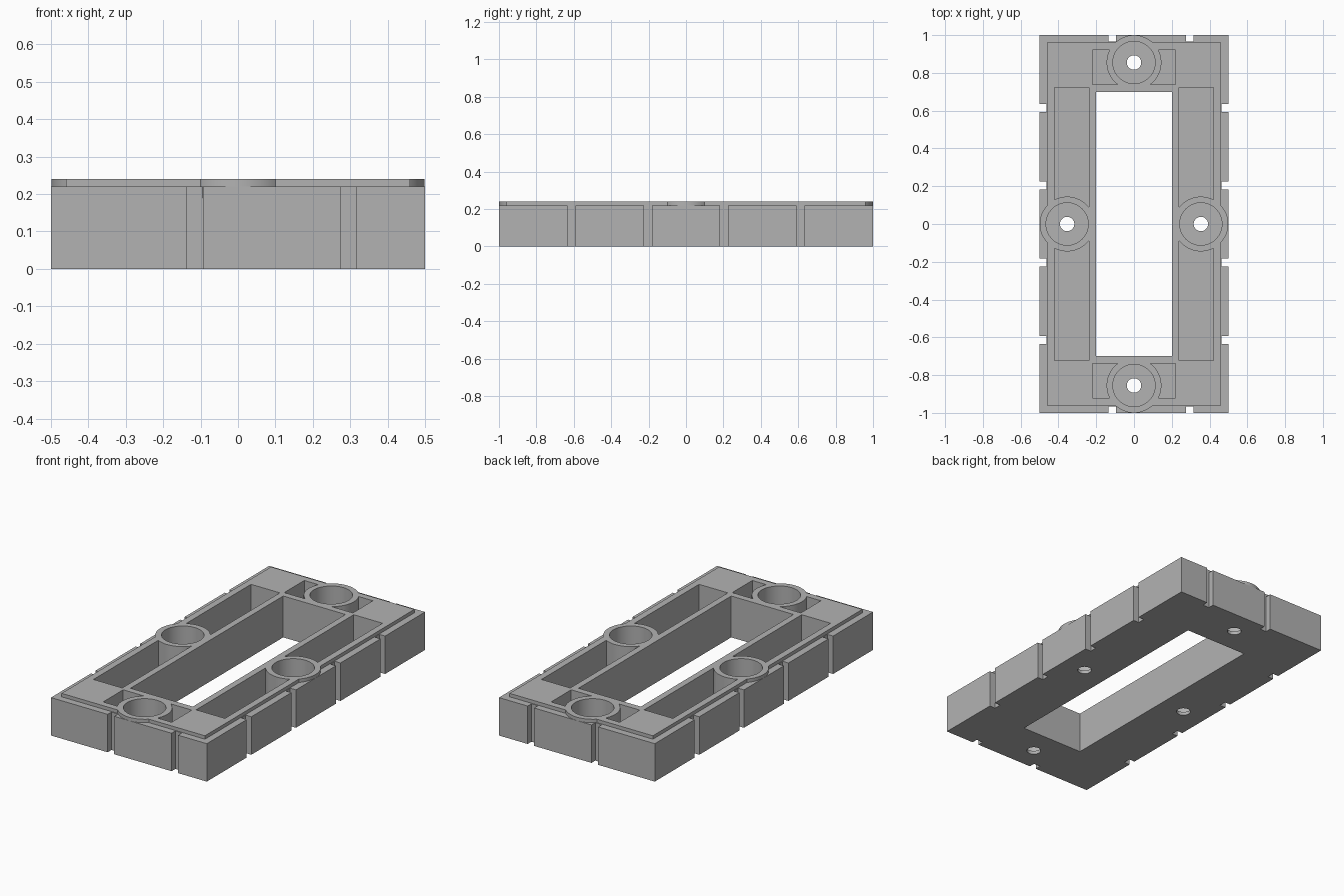
import bpy
import bmesh
import math
from mathutils import Matrix, Vector

cube = bpy.data.objects.get("Cube")
if cube:
    bpy.data.objects.remove(cube, do_unlink=True)

TOP, SHOULDER, FLOOR = 0.24, 0.22, 0.02
RIM_X, RIM_Y = 0.46, 0.96
BOSSES = [(0.354, 0), (-0.354, 0), (0, 0.855), (0, -0.855)]

grey = bpy.data.materials.new("plain grey")
grey.use_nodes = True
colour = (0.45, 0.45, 0.45, 1)
grey.diffuse_color = colour
grey.node_tree.nodes["Principled BSDF"].inputs["Base Color"].default_value = colour


def make(name, bm):
    mesh = bpy.data.meshes.new(name)
    bm.to_mesh(mesh)
    bm.free()
    mesh.materials.append(grey)
    obj = bpy.data.objects.new(name, mesh)
    bpy.context.collection.objects.link(obj)
    return obj


def boxes(name, spans):
    """One object from (x0, x1, y0, y1, z0, z1) spans."""
    bm = bmesh.new()
    for x0, x1, y0, y1, z0, z1 in spans:
        centre = Vector((x0 + x1, y0 + y1, z0 + z1)) / 2
        size = Matrix.Diagonal((x1 - x0, y1 - y0, z1 - z0, 1))
        bmesh.ops.create_cube(bm, size=1, matrix=Matrix.Translation(centre) @ size)
    return make(name, bm)


def cylinders(name, radius, z0, z1):
    """One upright cylinder at every boss."""
    bm = bmesh.new()
    for x, y in BOSSES:
        bmesh.ops.create_cone(bm, cap_ends=True, segments=64, radius1=radius,
                              radius2=radius, depth=z1 - z0,
                              matrix=Matrix.Translation((x, y, (z0 + z1) / 2)))
    return make(name, bm)


def combine(target, tool, operation):
    mod = target.modifiers.new(operation, 'BOOLEAN')
    mod.object, mod.operation, mod.solver = tool, operation, 'EXACT'
    bpy.context.view_layer.objects.active = target
    bpy.ops.object.modifier_apply(modifier=mod.name)
    bpy.data.objects.remove(tool, do_unlink=True)


# Outer block with vertical slots around its edge
frame = boxes("frame", [(-0.5, 0.5, -1, 1, 0, SHOULDER)])
slots = []
for side in (-1, 1):
    for x in (-0.115, 0.295):
        y0, y1 = sorted((side * 0.965, side * 1.1))
        slots.append((x - 0.021, x + 0.021, y0, y1, -0.1, 0.3))
    for y in (-0.613, -0.204, 0.204, 0.613):
        x0, x1 = sorted((side * 0.463, side * 0.6))
        slots.append((x0, x1, y - 0.021, y + 0.021, -0.1, 0.3))
combine(frame, boxes("slots", slots), 'DIFFERENCE')

# Raised top and round bosses
combine(frame, boxes("raised_top", [(-RIM_X, RIM_X, -RIM_Y, RIM_Y, 0.2, TOP)]), 'UNION')
combine(frame, cylinders("bosses", 0.145, 0.19, TOP), 'UNION')

# Central opening
combine(frame, boxes("opening", [(-0.2, 0.2, -0.7, 0.7, -0.1, 0.4)]), 'DIFFERENCE')

# Long side pockets and short end pockets, leaving the boss walls standing
pockets = []
for side in (-1, 1):
    x0, x1 = sorted((side * 0.237, side * 0.422))
    pockets.append((x0, x1, -0.722, 0.722, FLOOR, 0.4))
    y0, y1 = sorted((side * 0.738, side * 0.922))
    pockets.append((-0.22, 0.22, y0, y1, FLOOR, 0.4))
pocket_cutter = boxes("pockets", pockets)
combine(pocket_cutter, cylinders("boss_walls", 0.145, -0.1, 0.5), 'DIFFERENCE')
combine(frame, pocket_cutter, 'DIFFERENCE')

# Boss bores and the small holes through their floors
combine(frame, cylinders("bores", 0.112, FLOOR, 0.4), 'DIFFERENCE')
combine(frame, cylinders("screw_holes", 0.038, -0.1, 0.3), 'DIFFERENCE')

bpy.ops.object.select_all(action='DESELECT')
frame.select_set(True)
bpy.context.view_layer.objects.active = frame
bpy.ops.object.shade_smooth_by_angle(angle=math.radians(30))
